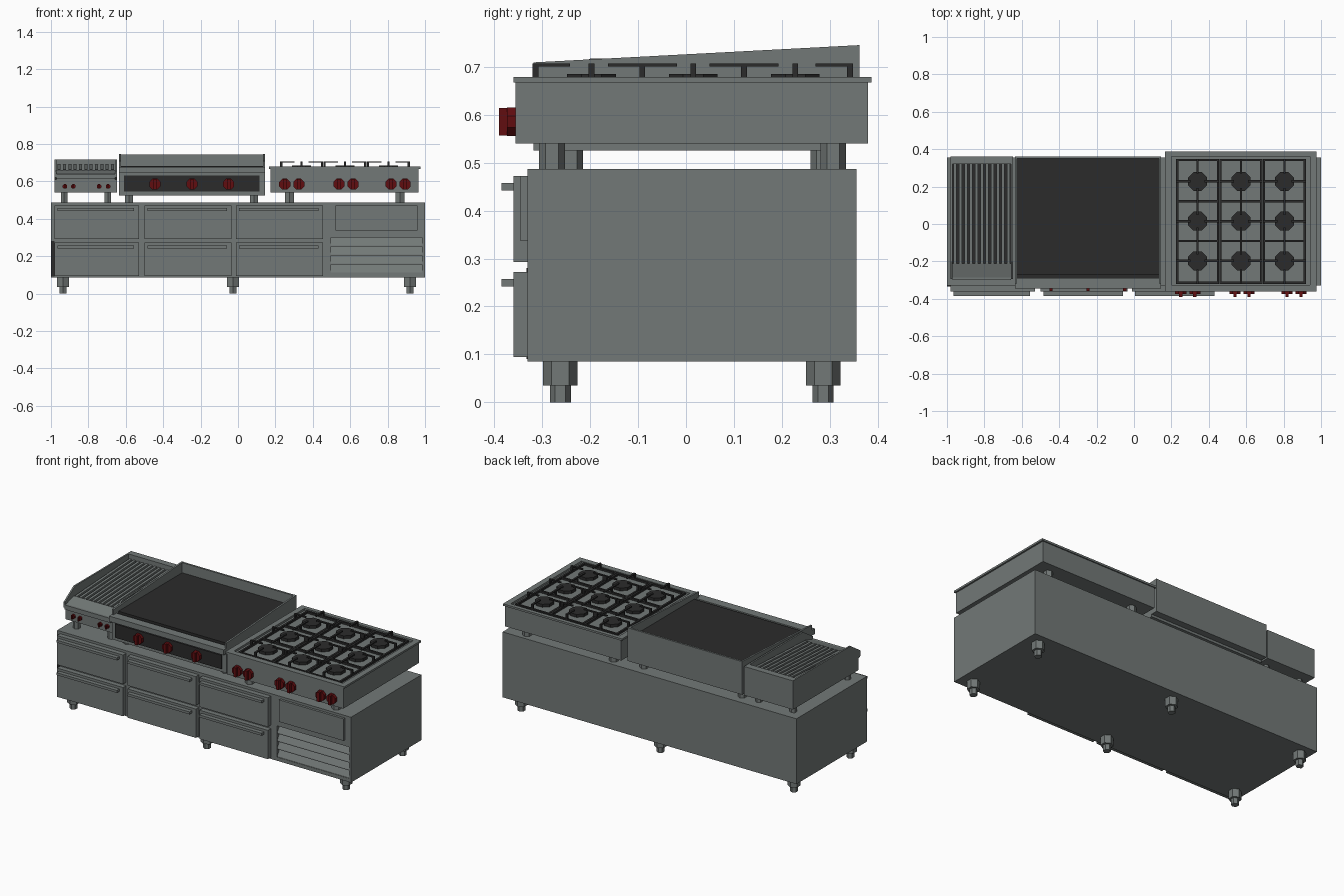
import bpy, bmesh, math
from mathutils import Matrix, Vector

if "Cube" in bpy.data.objects:
    bpy.data.objects.remove(bpy.data.objects["Cube"])


def material(name, rgb):
    m = bpy.data.materials.new(name)
    m.diffuse_color = (*rgb, 1)
    m.use_nodes = True
    m.node_tree.nodes["Principled BSDF"].inputs["Base Color"].default_value = m.diffuse_color
    return m


STEEL = material("brushed_steel", (0.17, 0.19, 0.185))
BLACK = material("cast_iron_black", (0.024, 0.024, 0.024))
RED = material("knob_red", (0.12, 0.004, 0.005))


def finish(name, bm, mat):
    bmesh.ops.recalc_face_normals(bm, faces=bm.faces)
    me = bpy.data.meshes.new(name)
    bm.to_mesh(me)
    bm.free()
    me.materials.append(mat)
    ob = bpy.data.objects.new(name, me)
    bpy.context.collection.objects.link(ob)
    return ob


def add_box(bm, x0, x1, y0, y1, z0, z1):
    c = Vector(((x0 + x1) / 2, (y0 + y1) / 2, (z0 + z1) / 2))
    s = Matrix.Diagonal((x1 - x0, y1 - y0, z1 - z0, 1))
    bmesh.ops.create_cube(bm, size=1, matrix=Matrix.Translation(c) @ s)


def boxes(name, mat, *dims):
    bm = bmesh.new()
    for d in dims:
        add_box(bm, *d)
    return finish(name, bm, mat)


def add_cyl(bm, c, r, depth, sides, axis="Z", turn=0.0):
    m = Matrix.Translation(c)
    if axis == "Y":
        m = m @ Matrix.Rotation(math.pi / 2, 4, "X")
    m = m @ Matrix.Rotation(turn, 4, "Z")
    bmesh.ops.create_cone(bm, cap_ends=True, segments=sides, radius1=r,
                          radius2=r, depth=depth, matrix=m)


def profile(name, mat, pts, *spans):
    """Extrude a (y, z) outline along x over each span."""
    bm = bmesh.new()
    for x0, x1 in spans:
        f = bm.faces.new([bm.verts.new((x0, y, z)) for y, z in pts])
        g = bmesh.ops.extrude_face_region(bm, geom=[f])["geom"]
        bmesh.ops.translate(bm, vec=(x1 - x0, 0, 0),
                            verts=[v for v in g if isinstance(v, bmesh.types.BMVert)])
    return finish(name, bm, mat)


def feet(name, xs, ys, z0, z1, r):
    bm = bmesh.new()
    for x in xs:
        for y in ys:
            add_cyl(bm, (x, y, (z0 + z1) / 2), r, z1 - z0, 6)
    return finish(name, bm, STEEL)


def knobs(name, xs, z, y, r, disc, grip):
    bm = bmesh.new()
    for x in xs:
        add_cyl(bm, (x, y - disc / 2, z), r, disc, 8, "Y", math.pi / 8)
        add_box(bm, x - r * .28, x + r * .28, y - disc - grip, y - disc, z - r * .9, z + r * .9)
    return finish(name, bm, RED)


# --- refrigerated base cabinet with louver recess
cabinet = boxes("base_cabinet", STEEL, (-1, 1, -0.33, 0.355, 0.085, 0.487))
cutter = boxes("louver_cutter", STEEL, (0.497, 0.985, -0.4, -0.295, 0.107, 0.3))
cutter.hide_render = True
cutter.hide_viewport = True
cut = cabinet.modifiers.new("recess", "BOOLEAN")
cut.object = cutter
cut.solver = "EXACT"
for i in range(4):
    z = 0.107 + i * 0.0482
    profile("louver_slat", STEEL,
            [(-0.328, z), (-0.328, z + 0.006), (-0.303, z + 0.048), (-0.296, z + 0.048), (-0.296, z)],
            (0.497, 0.985))
boxes("control_cover", STEEL, (0.52, 0.96, -0.345, -0.33, 0.337, 0.472))
boxes("corner_strip", BLACK, (-1, -0.982, -0.333, -0.33, 0.09, 0.28))

# drawers and handles
for x0, x1 in ((-0.98, -0.53), (-0.5, -0.035), (-0.01, 0.455)):
    for z0, z1 in ((0.095, 0.272), (0.293, 0.472)):
        boxes("drawer_front", STEEL, (x0, x1, -0.36, -0.33, z0, z1))
        boxes("drawer_handle", STEEL, (x0 + 0.015, x1 - 0.025, -0.385, -0.36, z1 - 0.03, z1 - 0.015))

# adjustable cabinet legs
leg_x, leg_y = (-0.936, -0.027, 0.92), (-0.262, 0.286)
feet("leg_sleeves", leg_x, leg_y, 0.035, 0.085, 0.036)
feet("leg_feet", leg_x, leg_y, 0, 0.035, 0.022)

# --- burner range
boxes("range_body", STEEL, (0.175, 0.965, -0.355, 0.38, 0.54, 0.667))
boxes("range_rim", STEEL,
      (0.165, 0.2, -0.36, 0.387, 0.667, 0.679), (0.94, 0.975, -0.36, 0.387, 0.667, 0.679),
      (0.2, 0.94, -0.36, -0.325, 0.667, 0.679), (0.2, 0.94, 0.362, 0.387, 0.667, 0.679))
feet("range_feet", (0.276, 0.866), (-0.279, 0.307), 0.487, 0.54, 0.027)
knobs("range_knobs", (0.25, 0.325, 0.54, 0.615, 0.818, 0.893), 0.585, -0.355, 0.032, 0.018, 0.017)

# burners and pan grates: low rails, posts and raised fingers
burner_y = (-0.197, 0.015, 0.228)
rail_y = (-0.314, -0.091, 0.121, 0.342)
bm, gr = bmesh.new(), bmesh.new()
t = 0.006
for cx in (0.34, 0.572, 0.804):
    x0, x1 = cx - 0.109, cx + 0.109
    for x in (x0, x1):
        add_box(gr, x - t, x + t, rail_y[0] - t, rail_y[3] + t, 0.667, 0.679)
    for y in rail_y:
        add_box(gr, x0 + t, x1 - t, y - t, y + t, 0.667, 0.679)
        add_box(gr, cx - t, cx + t, y - t, y + t, 0.679, 0.700)
        add_box(gr, cx - t, cx + t, max(y - 0.072, rail_y[0] - t),
                min(y + 0.072, rail_y[3] + t), 0.700, 0.707)
    for y in burner_y:
        add_cyl(bm, (cx, y, 0.676), 0.055, 0.018, 8, "Z", math.pi / 8)
        for x, d in ((x0, 1), (x1, -1)):
            add_box(gr, x - t, x + t, y - t, y + t, 0.679, 0.700)
            a, b = sorted((x - d * t, x + d * 0.072))
            add_box(gr, a, b, y - t, y + t, 0.700, 0.707)
finish("burner_caps", bm, BLACK)
finish("pan_grates", gr, BLACK)

# --- flat griddle
boxes("griddle_body", STEEL, (-0.625, 0.133, -0.318, 0.35, 0.54, 0.66))
boxes("griddle_pan", STEEL, (-0.636, 0.144, -0.318, 0.32, 0.525, 0.54))
profile("griddle_sides", STEEL,
        [(-0.318, 0.54), (-0.318, 0.709), (0.362, 0.745), (0.362, 0.54)],
        (-0.636, -0.625), (0.133, 0.144))
boxes("griddle_back", STEEL, (-0.625, 0.133, 0.35, 0.362, 0.54, 0.744))
boxes("griddle_plate", BLACK, (-0.625, 0.133, -0.27, 0.35, 0.66, 0.682))
boxes("griddle_trough", BLACK, (-0.625, 0.133, -0.29, -0.27, 0.66, 0.664))
boxes("griddle_front_rail", STEEL, (-0.636, 0.144, -0.345, -0.29, 0.645, 0.678))
boxes("griddle_control_panel", BLACK, (-0.61, 0.115, -0.326, -0.318, 0.545, 0.63))
knobs("griddle_knobs", (-0.444, -0.246, -0.05), 0.585, -0.326, 0.032, 0.018, 0.015)
feet("griddle_feet", (-0.583, 0.085), (-0.24, 0.285), 0.487, 0.525, 0.025)

# --- char grill
boxes("grill_body", STEEL, (-0.97, -0.657, -0.275, 0.35, 0.54, 0.62))
profile("grill_sides", STEEL,
        [(-0.275, 0.54), (-0.275, 0.61), (-0.295, 0.62), (-0.295, 0.655),
         (-0.2, 0.717), (0.36, 0.717), (0.36, 0.54)],
        (-0.98, -0.97), (-0.657, -0.647))
boxes("grill_back", STEEL, (-0.97, -0.657, 0.32, 0.36, 0.54, 0.717))
boxes("grill_fire_bed", BLACK, (-0.97, -0.657, -0.21, 0.32, 0.62, 0.626))
profile("grill_drip_shelf", STEEL,
        [(-0.3, 0.612), (-0.3, 0.64), (-0.285, 0.64), (-0.21, 0.662), (-0.21, 0.612)],
        (-0.97, -0.657))
bar = [(-0.21, 0.65), (-0.21, 0.664), (0.32, 0.69), (0.32, 0.676)]
step = 0.313 / 11
profile("grill_bars", STEEL, bar,
        *[(-0.97 + (i + 0.22) * step, -0.97 + (i + 0.78) * step) for i in range(11)])
knobs("grill_knobs", (-0.925, -0.88, -0.743, -0.695), 0.573, -0.275, 0.013, 0.012, 0.01)
feet("grill_feet", (-0.93, -0.696), (-0.24, 0.285), 0.487, 0.54, 0.02)
